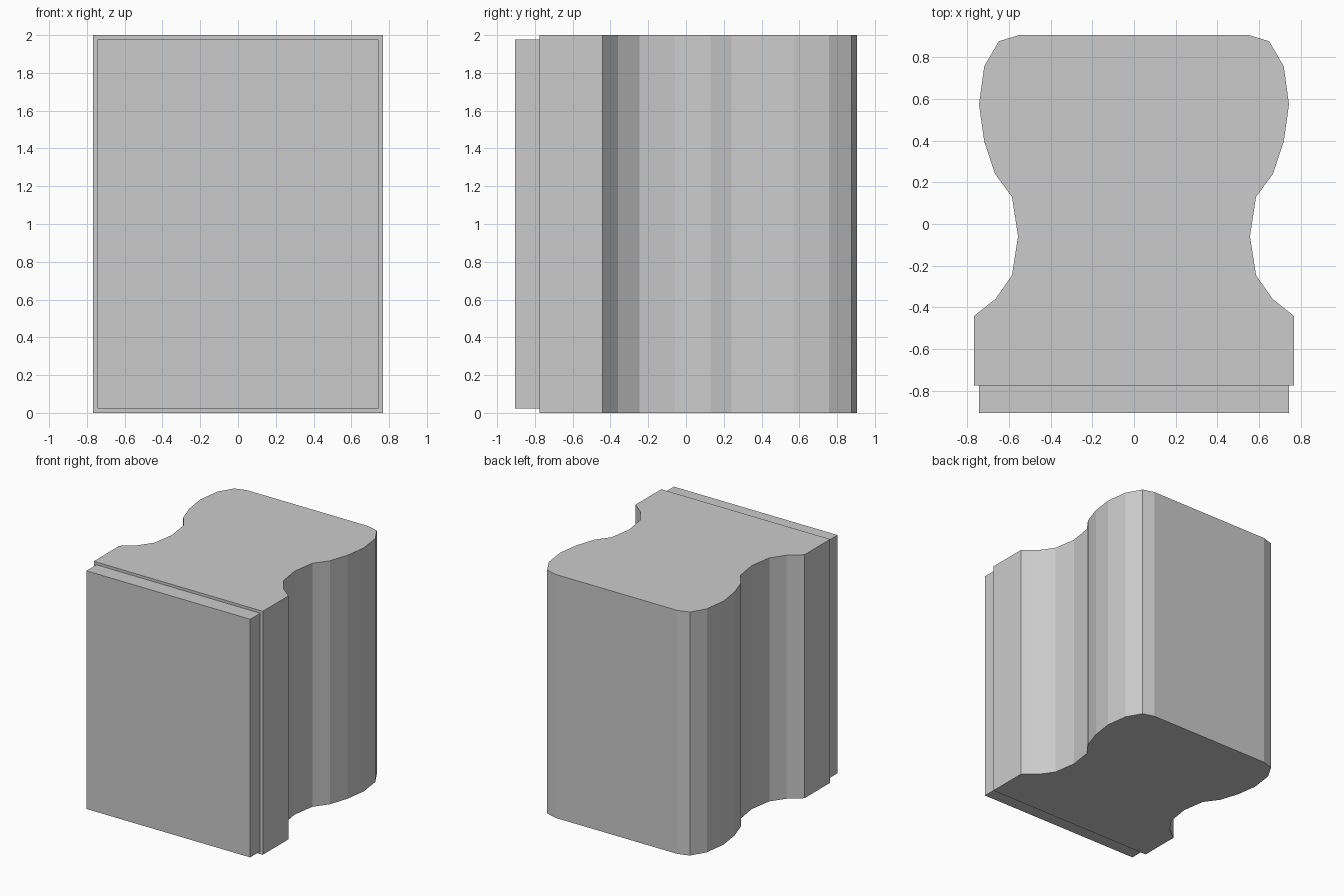
import bpy, bmesh

if "Cube" in bpy.data.objects:
    bpy.data.objects.remove(bpy.data.objects["Cube"])


def extrude_outline(name, outline, z0, z1):
    """Make a flat-shaded prism from a closed outline in the XY plane."""
    bm = bmesh.new()
    base = bm.faces.new([bm.verts.new((x, y, z0)) for x, y in outline])
    top = bmesh.ops.extrude_face_region(bm, geom=[base], use_keep_orig=True)["geom"]
    bmesh.ops.translate(bm, vec=(0, 0, z1 - z0),
                        verts=[v for v in top if isinstance(v, bmesh.types.BMVert)])
    bmesh.ops.recalc_face_normals(bm, faces=bm.faces[:])
    mesh = bpy.data.meshes.new(name)
    bm.to_mesh(mesh)
    bm.free()
    obj = bpy.data.objects.new(name, mesh)
    bpy.context.collection.objects.link(obj)
    return obj


def mirrored(half):
    """Close a right-hand half outline with its mirror image in x."""
    return half + [(-x, y) for x, y in reversed(half)]


# Waisted body: right half of the plan, front to back
body_half = [
    (0.768, -0.775), (0.768, -0.442), (0.664, -0.359), (0.585, -0.246),
    (0.556, -0.058), (0.585, 0.13), (0.666, 0.24), (0.718, 0.396),
    (0.743, 0.573), (0.718, 0.756), (0.648, 0.876), (0.553, 0.905),
]
extrude_outline("body", mirrored(body_half), 0.0, 2.0)

# Slightly inset slab on the front
panel_half = [(0.744, -0.905), (0.744, -0.775)]
extrude_outline("front_panel", mirrored(panel_half), 0.022, 1.978)
